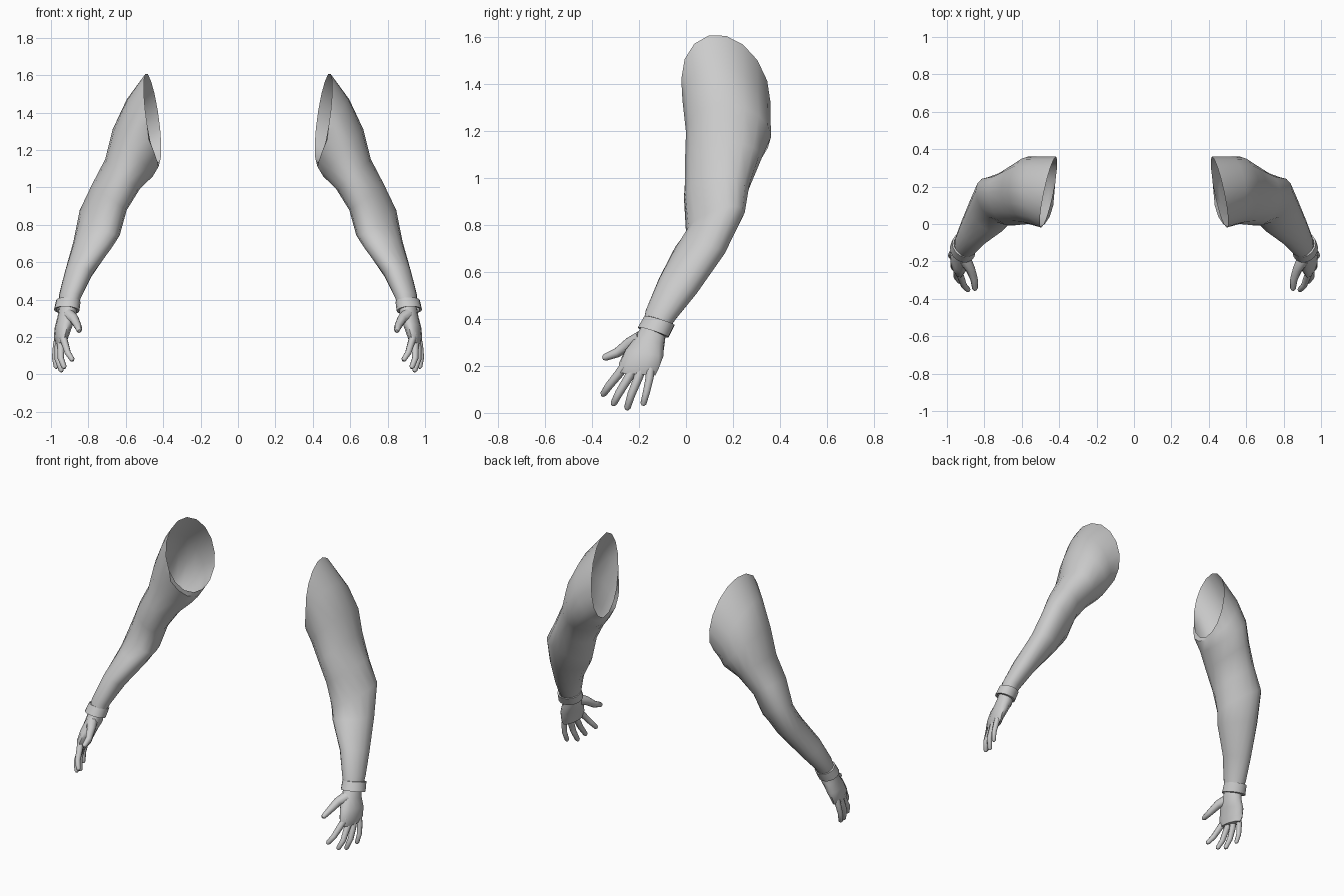
import bpy, bmesh, math
from mathutils import Vector

if "Cube" in bpy.data.objects:
    bpy.data.objects.remove(bpy.data.objects["Cube"])

skin = bpy.data.materials.new("light_grey")
skin.diffuse_color = (0.6, 0.6, 0.6, 1)
skin.use_nodes = True
skin.node_tree.nodes["Principled BSDF"].inputs["Base Color"].default_value = skin.diffuse_color


def finish(name, bm, flip_check=True, angle=50):
    """Make a smooth object and mirror it to the other side."""
    bmesh.ops.recalc_face_normals(bm, faces=bm.faces)
    me = bpy.data.meshes.new(name)
    bm.to_mesh(me)
    bm.free()
    ob = bpy.data.objects.new(name, me)
    bpy.context.collection.objects.link(ob)
    me.materials.append(skin)
    bpy.ops.object.select_all(action='DESELECT')
    ob.select_set(True)
    bpy.context.view_layer.objects.active = ob
    bpy.ops.object.shade_smooth_by_angle(angle=math.radians(angle))
    mod = ob.modifiers.new("Mirror", 'MIRROR')
    mod.use_mirror_merge = False
    return ob


def loft(bm, rings, caps=False, closed=False):
    """Bridge rings of points with quads."""
    vr = [[bm.verts.new(p) for p in r] for r in rings]
    pairs = list(zip(vr, vr[1:])) + ([(vr[-1], vr[0])] if closed else [])
    for a, b in pairs:
        for i in range(len(a)):
            j = (i + 1) % len(a)
            bm.faces.new((a[i], a[j], b[j], b[i]))
    if caps:
        bm.faces.new(vr[0])
        bm.faces.new(vr[-1])


def section(outer, inner, front, back, phase=0, n=16, grow=1.0):
    """Oval through outer/inner (x, z) and front/back (y, z) extremes."""
    pts = []
    cx, cy = (outer[0] + inner[0]) / 2, (front[0] + back[0]) / 2
    cz = (outer[1] + inner[1]) / 2
    for i in range(n):
        t = 2 * math.pi * i / n
        c, s = math.cos(t), math.sin(t + math.radians(phase))
        pts.append(Vector((
            cx + grow * c * (outer[0] - inner[0]) / 2,
            cy + grow * s * (back[0] - front[0]) / 2,
            cz + c * (outer[1] - inner[1]) / 2 + s * (back[1] - front[1]) / 2)))
    return pts


# Arm: open at the shoulder, bent at the elbow
shoulder = []
for i in range(16):
    t = 2 * math.pi * i / 16
    c, s = math.cos(t), math.sin(t)
    shoulder.append(Vector((.457 + .025 * c - .04 * s, .17 + .19 * s,
                            1.37 + .235 * c - .05 * s)))
arm = [
    shoulder,
    section((.595, 1.47), (.425, 1.11), (-.015, 1.33), (.36, 1.25)),
    section((.67, 1.31), (.455, 1.06), (.0, 1.20), (.362, 1.18)),
    section((.71, 1.15), (.526, .99), (-.006, 1.07), (.32, 1.08), 8),
    section((.78, 1.015), (.595, .88), (-.01, .94), (.272, .95), 15),
    section((.846, .87), (.633, .75), (.0, .79), (.25, .83), 24),
    section((.88, .72), (.675, .667), (-.045, .72), (.165, .67), 24),
    section((.926, .56), (.78, .52), (-.115, .58), (.045, .50), 20),
    section((.957, .43), (.838, .41), (-.172, .44), (-.04, .40), 15),
    section((.96, .36), (.86, .35), (-.185, .37), (-.085, .34), 10),
]
bm = bmesh.new()
loft(bm, arm)
finish("arm", bm)

# Wristband: closed loop with inner and outer walls
top = dict(outer=(.972, .40), inner=(.842, .385), front=(-.178, .412), back=(-.048, .372), phase=10)
low = dict(outer=(.984, .35), inner=(.848, .335), front=(-.206, .362), back=(-.074, .318), phase=10)
bm = bmesh.new()
loft(bm, [section(**top, grow=.85), section(**top), section(**low),
          section(**low, grow=.8)], closed=True)
finish("wristband", bm, angle=40)

# Palm
bm = bmesh.new()
loft(bm, [
    section((.957, .36), (.862, .36), (-.185, .375), (-.085, .34), 8, 12),
    section((.965, .31), (.865, .31), (-.215, .325), (-.09, .295), 8, 12),
    section((.98, .255), (.885, .255), (-.26, .27), (-.095, .24), 18, 12),
    section((.985, .20), (.905, .20), (-.287, .21), (-.115, .19), 22, 12),
    section((.975, .165), (.918, .165), (-.285, .175), (-.13, .165), 22, 12),
], caps=True)
finish("palm", bm)


def finger(name, points, radii):
    """Tapered tube along a bent path, with a rounded tip."""
    p = [Vector(q) for q in points]
    end = (p[-1] - p[-2]).normalized()
    p.append(p[-1] + end * radii[-1] * .7)
    r = list(radii) + [radii[-1] * .5]
    rings = []
    for i, q in enumerate(p):
        d = (p[min(i + 1, len(p) - 1)] - p[max(i - 1, 0)]).normalized()
        u = d.cross(Vector((1, 0, 0))).normalized()
        v = d.cross(u)
        rings.append([q + r[i] * (u * math.cos(k * math.pi / 4) + v * math.sin(k * math.pi / 4))
                      for k in range(8)])
    bm = bmesh.new()
    loft(bm, rings, caps=True)
    finish(name, bm)


# Fingers and thumb
R = (.021, .019, .017, .014)
finger("index_finger", [(.94, -.25, .215), (.925, -.287, .165), (.91, -.328, .115), (.887, -.352, .08)], R)
finger("middle_finger", [(.95, -.215, .2), (.947, -.248, .145), (.947, -.285, .085), (.93, -.308, .04)], R)
finger("ring_finger", [(.955, -.185, .2), (.962, -.207, .14), (.963, -.232, .08), (.945, -.25, .022)], R)
finger("little_finger", [(.96, -.15, .205), (.973, -.155, .15), (.98, -.168, .09), (.972, -.181, .04)],
       (.02, .017, .015, .013))
finger("thumb", [(.905, -.19, .315), (.875, -.24, .295), (.855, -.295, .255), (.85, -.345, .236)],
       (.035, .026, .02, .015))
